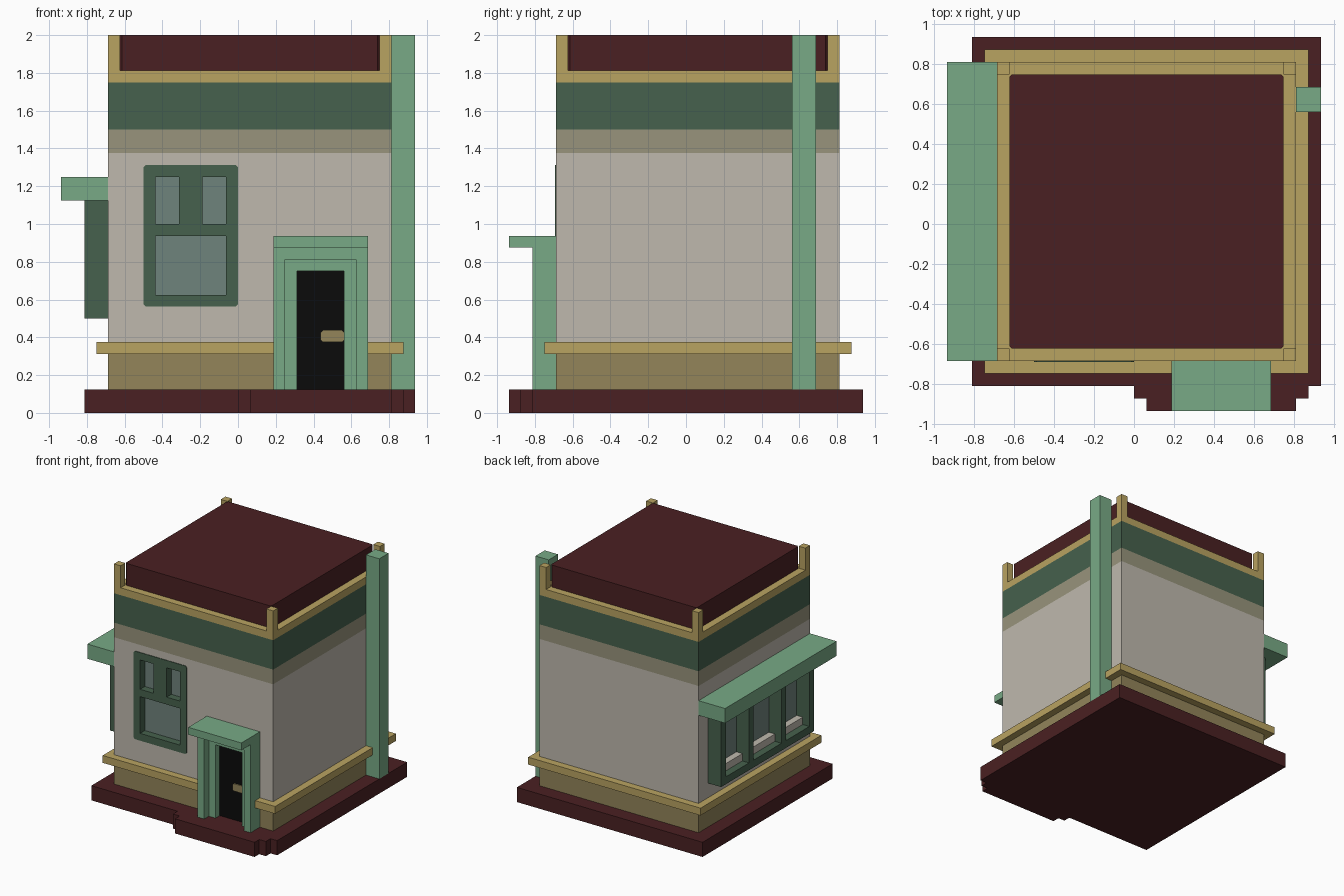
import bpy
import bmesh
from mathutils import Vector

cube = bpy.data.objects.get("Cube")
if cube:
    bpy.data.objects.remove(cube, do_unlink=True)

U = 1 / 16  # building module


def material(name, hex_code):
    def lin(c):
        return c / 12.92 if c <= 0.04045 else ((c + 0.055) / 1.055) ** 2.4
    rgba = [lin(int(hex_code[i:i + 2], 16) / 255) for i in (0, 2, 4)] + [1]
    m = bpy.data.materials.new(name)
    m.use_nodes = True
    m.diffuse_color = rgba
    bsdf = m.node_tree.nodes["Principled BSDF"]
    bsdf.inputs["Base Color"].default_value = rgba
    bsdf.inputs["Roughness"].default_value = 0.9
    return m


MAROON = material("maroon", "4A2022")
GOLD = material("gold", "B9A361")
OLIVE = material("olive", "93855A")
PLASTER = material("plaster", "BFB9AE")
KHAKI = material("khaki", "98947C")
DARK_GREEN = material("dark green", "46614D")
GREEN = material("light green", "78AA86")
GLASS = material("glass", "6F837C")
BLACK = material("black", "0B0B0B")


def finish(name, bm, mat):
    bmesh.ops.recalc_face_normals(bm, faces=bm.faces)
    mesh = bpy.data.meshes.new(name)
    bm.to_mesh(mesh)
    bm.free()
    obj = bpy.data.objects.new(name, mesh)
    bpy.context.collection.objects.link(obj)
    mesh.materials.append(mat)
    return obj


def box(name, mat, x, y, z, chamfer_axis=None, chamfer=0.012):
    """Box from (min, max) ranges; optionally chamfer edges along one axis."""
    bm = bmesh.new()
    bmesh.ops.create_cube(bm, size=1)
    for v in bm.verts:
        v.co = Vector([r[0] if c < 0 else r[1] for c, r in zip(v.co, (x, y, z))])
    if chamfer_axis is not None:
        edges = [e for e in bm.edges
                 if abs((e.verts[0].co - e.verts[1].co).normalized()[chamfer_axis]) > 0.9]
        bmesh.ops.bevel(bm, geom=edges, offset=chamfer, segments=1, affect='EDGES')
    return finish(name, bm, mat)


def prism(name, mat, outline, axis, lo, hi):
    """Extrude a 2D outline along y (axis 1) or z (axis 2)."""
    bm = bmesh.new()
    pts = [(a, lo, b) if axis == 1 else (a, b, lo) for a, b in outline]
    face = bm.faces.new([bm.verts.new(p) for p in pts])
    ext = bmesh.ops.extrude_face_region(bm, geom=[face])
    for v in ext["geom"]:
        if isinstance(v, bmesh.types.BMVert):
            v.co[axis] = hi
    return finish(name, bm, mat)


def cut(obj, x, y, z):
    cutter = box("cutter", obj.data.materials[0], x, y, z)
    cutter.hide_render = True
    mod = obj.modifiers.new("opening", 'BOOLEAN')
    mod.operation = 'DIFFERENCE'
    mod.solver = 'EXACT'
    mod.object = cutter
    bpy.context.view_layer.objects.active = obj
    bpy.ops.object.modifier_apply(modifier=mod.name)
    bpy.data.objects.remove(cutter, do_unlink=True)


LO, HI = -11 * U, 13 * U  # wall footprint, same in x and y
side = (LO, HI)

# Plinth with a stepped front porch
a, b = LO - 2 * U, HI + 2 * U
prism("plinth", MAROON,
      [(a, a), (0, a), (0, a - U), (U, a - U), (U, a - 2 * U), (HI, a - 2 * U),
       (HI, a - U), (HI + U, a - U), (HI + U, a), (b, a), (b, b), (a, b)],
      2, 0, 2 * U)

# Wall bands from bottom to top
walls = {}
for name, mat, z0, z1 in [("wall_base", OLIVE, 2, 6), ("wall_main", PLASTER, 6, 22),
                          ("wall_upper_band", KHAKI, 22, 24), ("frieze", DARK_GREEN, 24, 28),
                          ("cornice", GOLD, 28, 29)]:
    walls[name] = box(name, mat, side, side, (z0 * U, z1 * U))

# Roof block and corner posts
inner = (LO + U, HI - U)
box("roof", MAROON, inner, inner, (29 * U, 32 * U), chamfer_axis=2)
for i, px in enumerate((LO, HI - U)):
    for j, py in enumerate((LO, HI - U)):
        box(f"corner_post_{2 * i + j + 1}", GOLD, (px, px + U), (py, py + U), (29 * U, 32 * U))

# Moulding around the walls, open at the doorway
DOOR0, DOOR1 = 3 * U, 11 * U
a, b = LO - U, HI + U
prism("wall_moulding", GOLD,
      [(DOOR0, a), (a, a), (a, b), (b, b), (b, a), (DOOR1, a), (DOOR1, LO),
       (HI, LO), (HI, HI), (LO, HI), (LO, LO), (DOOR0, LO)],
      2, 5 * U, 6 * U)

# Drain pipe on the left wall
box("drain_pipe", GREEN, (HI, HI + 2 * U), (9 * U, 11 * U), (2 * U, 32 * U))


# Doorway: two nested arches under a flat canopy
def arch(name, x0, x1, top, front):
    prism(name, GREEN,
          [(x0, 2 * U), (x0, top), (x1, top), (x1, 2 * U), (x1 - U, 2 * U),
           (x1 - U, top - U), (x0 + U, top - U), (x0 + U, 2 * U)],
          1, front, LO)


arch("door_outer_arch", DOOR0, DOOR1, 14 * U, LO - 2 * U)
arch("door_inner_arch", DOOR0 + U, DOOR1 - U, 13 * U, LO - U)
# plug the sides of the inner arch so the right jamb is two modules wide
box("door_canopy", GREEN, (DOOR0, DOOR1), (LO - 4 * U, LO), (14 * U, 15 * U))
box("door", BLACK, (5 * U, 9 * U), (LO - 0.005, LO), (2 * U, 12 * U))
box("door_handle", OLIVE, (7 * U, 9 * U), (LO - 0.014, LO), (6 * U, 7 * U), chamfer_axis=1)

# Front window: dark frame set into the wall, with three recessed panes
wx, wz = (-8 * U, 0), (9 * U, 21 * U)
cut(walls["wall_main"], (wx[0] + 0.02, wx[1] - 0.02), (LO - 0.1, LO + 1.5 * U),
    (wz[0] + 0.02, wz[1] - 0.02))
frame = box("front_window_frame", DARK_GREEN, wx, (LO - 0.005, LO + 1.5 * U), wz, chamfer_axis=1)
for i, (x0, x1, z0, z1) in enumerate([(-7, -1, 10, 15), (-7, -5, 16, 20), (-3, -1, 16, 20)]):
    px, pz = (x0 * U, x1 * U), (z0 * U, z1 * U)
    cut(frame, px, (LO - 0.1, LO + U), pz)
    box(f"front_window_pane_{i + 1}", GLASS, px, (LO + U - 0.004, LO + U + 0.004), pz)

# Shop window on the right wall: three openings with ledges under an awning
bay = box("shop_window_frame", DARK_GREEN, (LO - 2 * U, LO), (-9 * U, 11 * U), (8 * U, 18 * U))
for i, (y0, y1) in enumerate([(-8, -3), (-2, 4), (5, 10)]):
    py = (y0 * U, y1 * U)
    cut(bay, (LO - 3 * U, LO + U), py, (9 * U, 17 * U))
    box(f"shop_window_pane_{i + 1}", GLASS, (LO - 0.006, LO), py, (9 * U, 17 * U))
    box(f"shop_window_ledge_{i + 1}", PLASTER, (LO - U, LO), py, (9 * U, 10 * U))
box("awning", GREEN, (LO - 4 * U, LO), side, (18 * U, 20 * U))
